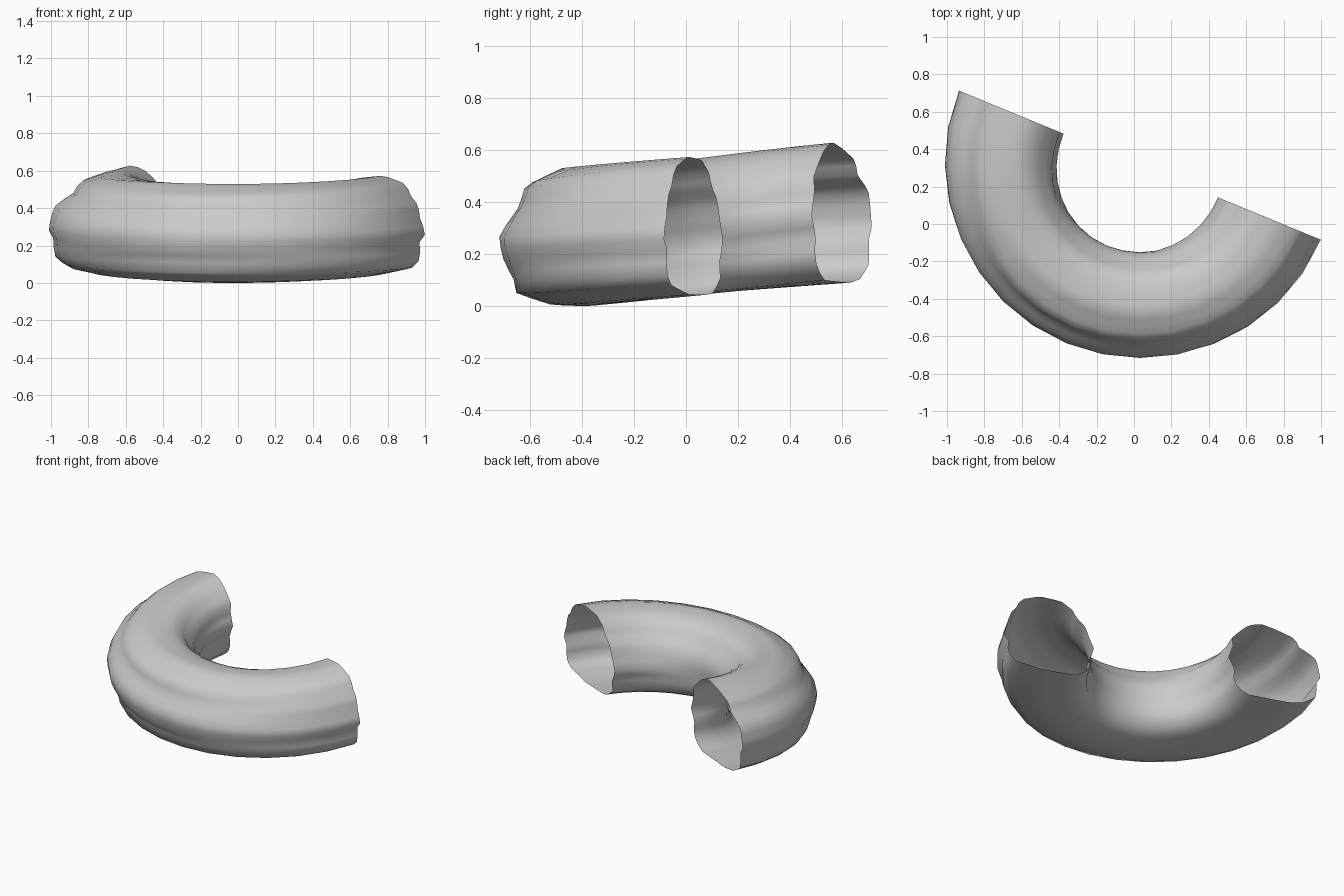
import bpy, bmesh
from math import atan2, cos, sin, pi, radians, hypot
from mathutils import Vector

cube = bpy.data.objects.get("Cube")
if cube:
    bpy.data.objects.remove(cube)

# Plain grey material
grey = bpy.data.materials.new("light_grey")
grey.use_nodes = True
colour = (0.6, 0.6, 0.6, 1.0)
grey.diffuse_color = colour
grey.node_tree.nodes["Principled BSDF"].inputs["Base Color"].default_value = colour

# Lumpy cross-sections: (outward, up) from the tube's centre line
LEFT = [(.28, .035), (.26, .095), (.15, .155), (.13, .21), (0, .255), (-.1, .28),
        (-.17, .26), (-.23, .21), (-.3, .135), (-.28, .095), (-.31, 0), (-.27, -.08),
        (-.28, -.155), (-.25, -.21), (-.18, -.25), (.08, -.26), (.18, -.245),
        (.28, -.18), (.26, -.1), (.295, -.05)]
MIDDLE = [(.28, 0), (.25, .05), (.205, .1), (.18, .19), (.11, .225), (.04, .262),
          (-.06, .258), (-.15, .24), (-.2, .19), (-.22, .15), (-.26, .11),
          (-.29, .03), (-.275, -.06), (-.28, -.13), (-.24, -.21), (-.17, -.25),
          (-.04, -.268), (.09, -.262), (.215, -.216), (.22, -.16), (.265, -.09)]
RIGHT = [(.27, .04), (.26, .115), (.22, .155), (.19, .225), (.06, .27), (-.08, .258),
         (-.16, .205), (-.18, .155), (-.24, .105), (-.26, .04), (-.3, -.057),
         (-.26, -.14), (-.29, -.175), (-.25, -.22), (-.18, -.26), (.04, -.26),
         (.22, -.225), (.28, -.173), (.26, -.095), (.305, -.038)]
SIDES = 40
SEGMENTS = 16
CENTRE = Vector((0.03, 0.315))
BEND_RADIUS = 0.75
END_ANGLE = radians(-22.4)


def radii(points):
    """Distance to a straight-edged outline at equal angles."""
    polar = sorted((atan2(v, u) % (2 * pi), hypot(u, v)) for u, v in points)
    first, last = polar[0], polar[-1]
    polar = [(last[0] - 2 * pi, last[1])] + polar + [(first[0] + 2 * pi, first[1])]
    result = []
    for i in range(SIDES):
        a = 2 * pi * i / SIDES
        for (a0, r0), (a1, r1) in zip(polar, polar[1:]):
            if a0 <= a < a1:
                result.append(r0 * r1 * sin(a1 - a0)
                              / (r0 * sin(a - a0) + r1 * sin(a1 - a)))
                break
    return result


left, middle, right = radii(LEFT), radii(MIDDLE), radii(RIGHT)


def section(t):
    """Blend the three cross-sections along the bend."""
    start, end, f = (left, middle, 2 * t) if t < 0.5 else (middle, right, 2 * t - 1)
    f = f * f * (3 - 2 * f)
    return [a + (b - a) * f for a, b in zip(start, end)]


def ring(bm, t):
    """One cross-section standing upright on the gently rising half circle."""
    turn = END_ANGLE + pi * (1 + t)
    outward = Vector((cos(turn), sin(turn)))
    mid = CENTRE + outward * BEND_RADIUS
    height = 0.272 + 0.08 * (mid.y + 0.435)
    verts = []
    for i, r in enumerate(section(t)):
        a = 2 * pi * i / SIDES
        p = mid + outward * (r * cos(a))
        verts.append(bm.verts.new((p.x, p.y, height + r * sin(a))))
    return verts


# Open bent tube
bm = bmesh.new()
rings = [ring(bm, s / SEGMENTS) for s in range(SEGMENTS + 1)]
for a, b in zip(rings, rings[1:]):
    for i in range(SIDES):
        j = (i + 1) % SIDES
        bm.faces.new((a[i], b[i], b[j], a[j]))

# Stand on the ground
lowest = min(v.co.z for v in bm.verts)
for v in bm.verts:
    v.co.z -= lowest

bmesh.ops.recalc_face_normals(bm, faces=bm.faces)
mesh = bpy.data.meshes.new("bent_tube")
bm.to_mesh(mesh)
bm.free()
mesh.materials.append(grey)
tube = bpy.data.objects.new("bent_tube", mesh)
bpy.context.collection.objects.link(tube)
for face in mesh.polygons:
    face.use_smooth = True
